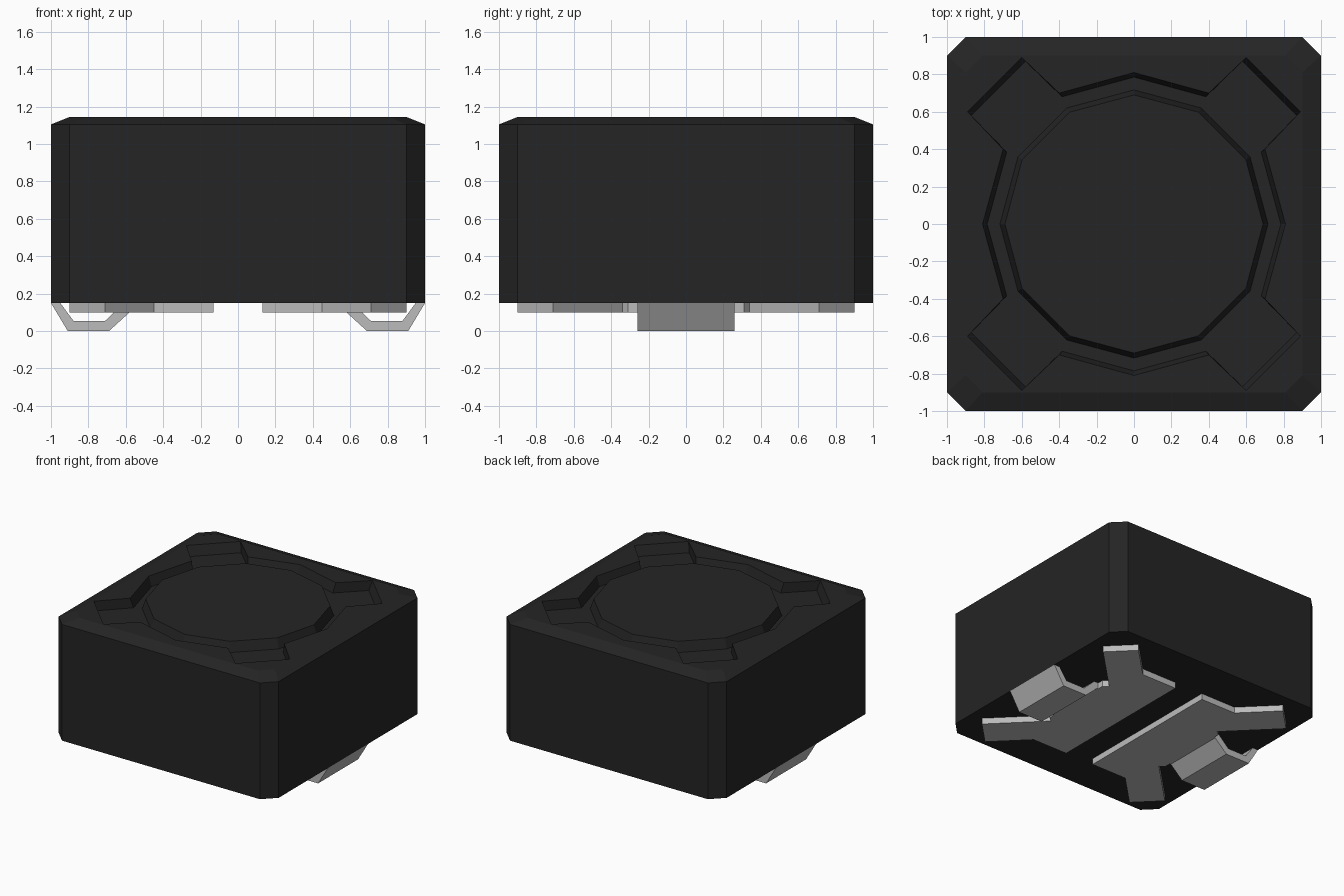
import bpy
import bmesh
import math

old = bpy.data.objects.get("Cube")
if old:
    bpy.data.objects.remove(old, do_unlink=True)


def make_material(name, rgb, roughness):
    mat = bpy.data.materials.new(name)
    mat.use_nodes = True
    mat.diffuse_color = (*rgb, 1)
    bsdf = mat.node_tree.nodes["Principled BSDF"]
    bsdf.inputs["Base Color"].default_value = (*rgb, 1)
    bsdf.inputs["Roughness"].default_value = roughness
    return mat


BLACK = make_material("charcoal black", (0.018, 0.018, 0.018), 0.6)
METAL = make_material("tin grey", (0.50, 0.50, 0.50), 0.5)


def finish(name, bm, mat):
    bmesh.ops.recalc_face_normals(bm, faces=bm.faces[:])
    mesh = bpy.data.meshes.new(name)
    bm.to_mesh(mesh)
    bm.free()
    mesh.materials.append(mat)
    obj = bpy.data.objects.new(name, mesh)
    bpy.context.collection.objects.link(obj)
    return obj


def ring(bm, pts, z):
    return [bm.verts.new((x, y, z)) for x, y in pts]


def bridge(bm, a, b):
    n = len(a)
    for i in range(n):
        j = (i + 1) % n
        bm.faces.new((a[i], a[j], b[j], b[i]))


def four_fold(pts):
    """Repeat a quarter outline around the z axis."""
    out = []
    for c, s in ((1, 0), (0, 1), (-1, 0), (0, -1)):
        out += [(x * c - y * s, x * s + y * c) for x, y in pts]
    return out


def polygon(n, r):
    return [(r * math.cos(math.tau * i / n), r * math.sin(math.tau * i / n)) for i in range(n)]


def loft(name, layers, mat):
    """Solid through a stack of (outline, z) layers."""
    bm = bmesh.new()
    rings = [ring(bm, p, z) for p, z in layers]
    for a, b in zip(rings, rings[1:]):
        bridge(bm, a, b)
    bm.faces.new(rings[0])
    bm.faces.new(rings[-1])
    return finish(name, bm, mat)


BASE, EDGE, TOP, FLOOR = 0.15, 1.105, 1.145, 1.065

# Housing: chamfered block with sloped top rim and a recess with corner notches
outer = four_fold([(1, -0.9), (1, 0.9)])
rim = [(x * 0.9, y * 0.9) for x, y in outer]
recess_top = four_fold([(0.81, 0), (0.70, 0.40), (0.89, 0.60), (0.60, 0.89), (0.40, 0.70)])
recess_low = four_fold([(0.785, 0), (0.68, 0.385), (0.87, 0.58), (0.58, 0.87), (0.385, 0.68)])

bm = bmesh.new()
bottom = ring(bm, outer, BASE)
shoulder = ring(bm, outer, EDGE)
top_rim = ring(bm, rim, TOP)
lip = ring(bm, recess_top, TOP)
floor = ring(bm, recess_low, FLOOR)
bm.faces.new(bottom)
bridge(bm, bottom, shoulder)
bridge(bm, shoulder, top_rim)
bridge(bm, lip, floor)
bm.faces.new(floor)
edges = []
for loop in (top_rim, lip):
    for i, v in enumerate(loop):
        w = loop[(i + 1) % len(loop)]
        edges.append(bm.edges.get((v, w)))
bmesh.ops.triangle_fill(bm, use_beauty=True, use_dissolve=False, edges=edges)
finish("housing", bm, BLACK)

# Twelve-sided core standing in the recess
loft("core_cap", [(polygon(12, 0.72), FLOOR - 0.01), (polygon(12, 0.69), TOP)], BLACK)

# Base plates with two diagonal arms each, and bent solder tabs
half = [(0.13, 0.64), (0.45, 0.64), (0.71, 0.90), (0.90, 0.71), (0.53, 0.34), (0.57, 0.31), (0.57, 0.26)]
plate = half + [(x, -y) for x, y in reversed(half)]
tab = [(0.56, 0.15), (0.56, 0.10), (0.58, 0.10), (0.69, 0.0), (0.91, 0.0), (1.0, 0.15),
       (0.95, 0.15), (0.88, 0.055), (0.71, 0.055), (0.61, 0.15)]

for side, sx in (("left", 1), ("right", -1)):
    outline = [(x * sx, y) for x, y in plate]
    loft(side + "_base_plate", [(outline, 0.10), (outline, BASE)], METAL)
    bm = bmesh.new()
    ends = [[bm.verts.new((x * sx, y, z)) for x, z in tab] for y in (-0.26, 0.26)]
    bridge(bm, *ends)
    for end in ends:
        bm.faces.new(end)
    finish(side + "_solder_tab", bm, METAL)
